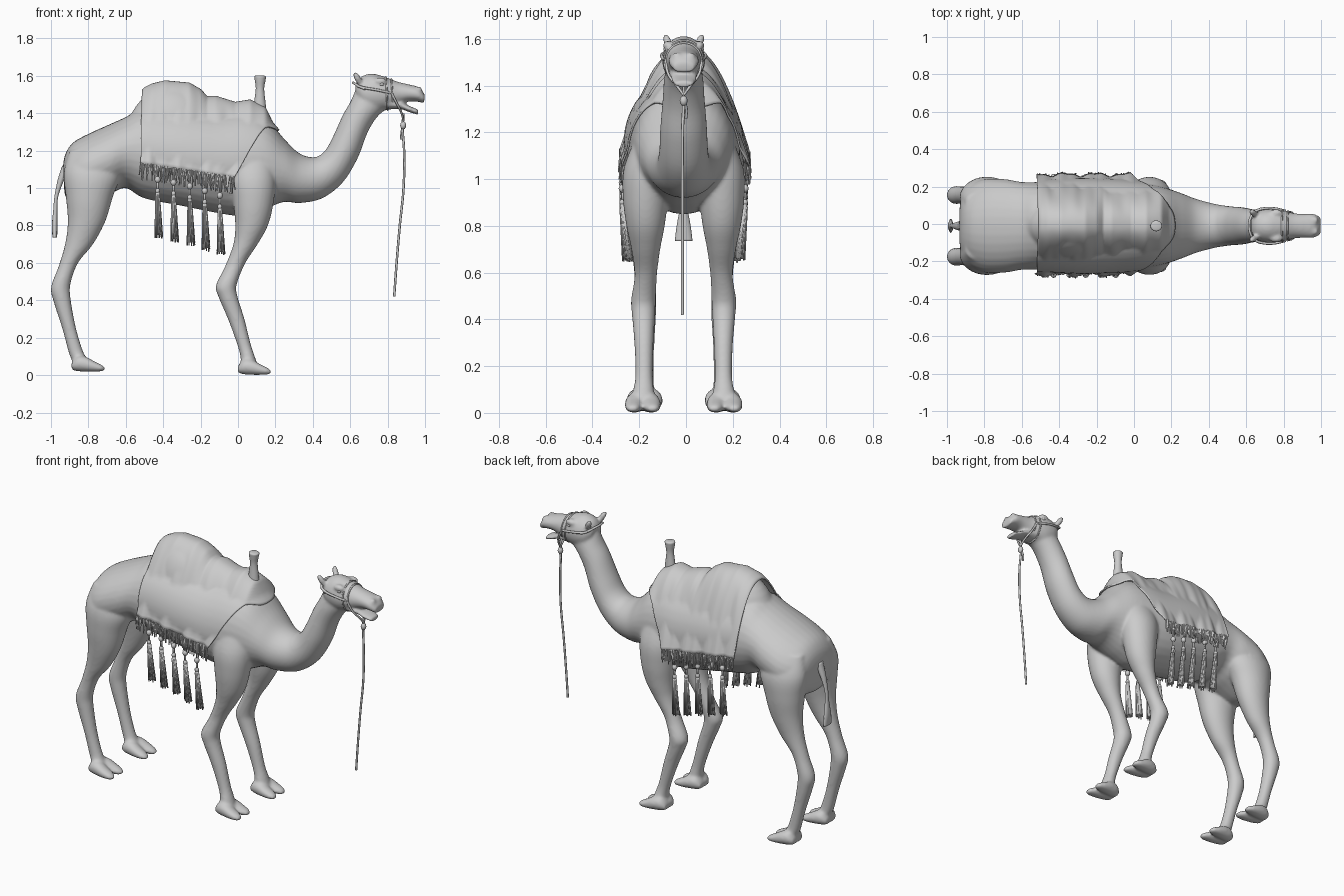
import bpy, bmesh, math, random
from mathutils import Vector, Matrix, Euler

random.seed(4)
Y0 = -0.01          # symmetry plane of the animal


def finish(name, bm, smooth=True):
    bmesh.ops.recalc_face_normals(bm, faces=bm.faces)
    me = bpy.data.meshes.new(name)
    bm.to_mesh(me)
    bm.free()
    for p in me.polygons:
        p.use_smooth = smooth
    ob = bpy.data.objects.new(name, me)
    bpy.context.collection.objects.link(ob)
    return ob


def spline(rows, steps):
    out, n = [], len(rows)
    for i in range(n - 1):
        a, b, c, d = rows[max(i - 1, 0)], rows[i], rows[i + 1], rows[min(i + 2, n - 1)]
        for k in range(steps):
            t = k / steps
            out.append([0.5 * (2 * q + (r - p) * t + (2 * p - 5 * q + 4 * r - s) * t * t
                               + (3 * q - p - 3 * r + s) * t ** 3) for p, q, r, s in zip(a, b, c, d)])
    return out + [list(rows[-1])]


def loft(bm, rows, side=1, ring=32, steps=5):
    """Rows: x,z of one edge, x,z of the opposite edge, half width, y offset."""
    rows = [tuple(r) + (0,) * (6 - len(r)) for r in rows]
    loops = []
    for ax, az, bx, bz, w, y in spline(rows, steps):
        loop = []
        for k in range(ring):
            t = 2 * math.pi * k / ring
            c = math.cos(t) / 2
            loop.append(bm.verts.new(((ax + bx) / 2 + (ax - bx) * c, Y0 + side * y + w * math.sin(t),
                                      (az + bz) / 2 + (az - bz) * c)))
        loops.append(loop)
    for p, q in zip(loops, loops[1:]):
        for k in range(ring):
            j = (k + 1) % ring
            bm.faces.new((p[k], p[j], q[j], q[k]))
    bm.faces.new(loops[0])
    bm.faces.new(loops[-1])


def ball(bm, loc, size, rot=(0, 0, 0), seg=20):
    m = Matrix.LocRotScale(Vector(loc), Euler(rot), Vector(size))
    bmesh.ops.create_uvsphere(bm, u_segments=seg, v_segments=seg // 2, radius=1, matrix=m)


def cone(bm, top, bottom, r_top, r_bottom, seg=10):
    top, bottom = Vector(top), Vector(bottom)
    d = top - bottom
    m = Matrix.Translation((top + bottom) / 2) @ d.to_track_quat('Z', 'Y').to_matrix().to_4x4()
    bmesh.ops.create_cone(bm, cap_ends=True, segments=seg, radius1=r_bottom, radius2=r_top,
                          depth=d.length, matrix=m)


def rope(name, pts, r, closed=False):
    cu = bpy.data.curves.new(name, 'CURVE')
    cu.dimensions = '3D'
    cu.bevel_depth, cu.bevel_resolution, cu.resolution_u = r, 2, 6
    cu.use_fill_caps = True
    sp = cu.splines.new('BEZIER')
    sp.bezier_points.add(len(pts) - 1)
    for b, p in zip(sp.bezier_points, pts):
        b.co = p
        b.handle_left_type = b.handle_right_type = 'AUTO'
    sp.use_cyclic_u = closed
    ob = bpy.data.objects.new(name, cu)
    bpy.context.collection.objects.link(ob)


# Trunk and neck
bm = bmesh.new()
loft(bm, [(-.935, 1.13, -.93, 1.0, .09), (-.92, 1.19, -.92, .95, .165), (-.88, 1.245, -.88, .92, .215),
          (-.8, 1.29, -.8, .92, .25), (-.7, 1.335, -.68, .97, .25), (-.6, 1.38, -.6, 1.0, .235),
          (-.5, 1.43, -.5, .945, .235), (-.3, 1.42, -.3, .905, .245), (-.1, 1.40, -.1, .865, .24),
          (.05, 1.40, .03, .85, .228), (.16, 1.36, .13, .88, .21), (.25, 1.26, .24, .925, .178),
          (.33, 1.185, .33, .92, .145), (.41, 1.165, .45, .945, .118), (.465, 1.2, .56, 1.03, .105),
          (.51, 1.28, .64, 1.16, .1), (.56, 1.39, .69, 1.29, .09), (.6, 1.46, .74, 1.375, .085),
          (.63, 1.53, .80, 1.43, .075)])
# Hump
ball(bm, (-.35, Y0, 1.3), (.24, .165, .24), seg=40)
# Head and lower jaw
loft(bm, [(.625, 1.55, .64, 1.48, .05), (.65, 1.59, .68, 1.42, .08), (.71, 1.612, .74, 1.405, .092),
          (.78, 1.597, .8, 1.42, .085), (.85, 1.57, .86, 1.445, .068), (.91, 1.555, .91, 1.462, .064),
          (.965, 1.54, .96, 1.462, .064), (1.0, 1.50, .994, 1.452, .046)])
loft(bm, [(.78, 1.48, .8, 1.42, .065), (.86, 1.465, .87, 1.422, .06), (.915, 1.44, .91, 1.408, .055),
          (.967, 1.418, .962, 1.392, .042)])
for s in (-1, 1):
    # Ears, brows and nostrils
    ball(bm, (.64, Y0 + s * .068, 1.585), (.018, .018, .045), (s * -.3, -.5, 0))
    ball(bm, (.76, Y0 + s * .068, 1.572), (.035, .022, .02))
    ball(bm, (.965, Y0 + s * .03, 1.525), (.022, .02, .018))
    # Hind legs
    loft(bm, [(-.9, 1.2, -.68, 1.22, .06, .13), (-.932, 1.08, -.63, 1.08, .105, .15),
              (-.92, .95, -.67, .95, .1, .16), (-.91, .82, -.71, .82, .08, .165),
              (-.925, .7, -.775, .7, .06, .165), (-.96, .58, -.855, .6, .046, .165),
              (-1.0, .47, -.895, .49, .048, .165), (-.985, .39, -.895, .41, .046, .165),
              (-.94, .25, -.868, .26, .038, .165), (-.905, .12, -.833, .14, .037, .165),
              (-.885, .07, -.81, .09, .046, .165), (-.88, .035, -.79, .045, .05, .165)], s)
    # Front legs
    loft(bm, [(-.03, 1.2, .17, 1.2, .05, .145), (-.04, 1.05, .2, 1.05, .1, .155),
              (-.025, .92, .19, .92, .097, .163), (-.015, .8, .16, .8, .082, .163),
              (-.025, .7, .105, .7, .062, .162), (-.07, .58, .04, .6, .048, .162),
              (-.118, .48, -.005, .49, .053, .172), (-.105, .42, -.005, .43, .05, .172),
              (-.05, .29, .035, .3, .041, .17), (0, .15, .067, .17, .037, .17),
              (.015, .08, .09, .1, .046, .172), (.01, .03, .11, .04, .052, .175)], s)
    # Two-toed feet: wedge toes, joined at the heel and split in front
    for fx, fz, fy in ((0, 0, .175), (-.89, .017, .167)):
        for t in (-1, 1):
            loft(bm, [(fx + x, fz + hi, fx + x, fz + lo, w, fy + s * t * y) for x, hi, lo, w, y in
                      ((.0, .05, .012, .03, .02), (.03, .085, .004, .042, .026), (.075, .082, .001, .043, .033),
                       (.12, .058, .001, .038, .039), (.16, .038, .003, .028, .042), (.178, .024, .01, .012, .043))], s)
camel = finish("camel_body", bm)
rm = camel.modifiers.new("Fuse", 'REMESH')
rm.mode, rm.voxel_size, rm.use_smooth_shade = 'VOXEL', .0085, True
sm = camel.modifiers.new("Soften", 'SMOOTH')
sm.factor, sm.iterations = .5, 8

# Eyes
bm = bmesh.new()
for s in (-1, 1):
    ball(bm, (.768, Y0 + s * .077, 1.555), (.013, .01, .009))
finish("eyes", bm)

# Tail with tuft
bm = bmesh.new()
loft(bm, [(-.94, 1.12, -.9, 1.1, .03), (-.965, 1.04, -.935, 1.03, .02), (-.982, .95, -.962, .95, .013),
          (-.988, .88, -.966, .88, .016), (-.995, .8, -.965, .8, .03), (-.992, .735, -.967, .735, .038)], ring=12)
finish("tail", bm)

# Saddle blanket, draped over the hump
RIDGE = [(-.53, 1.50), (-.50, 1.535), (-.46, 1.555), (-.39, 1.572), (-.26, 1.56), (-.2, 1.525), (-.165, 1.487),
         (-.12, 1.49), (-.015, 1.457), (.065, 1.47), (.145, 1.43), (.2, 1.315), (.25, 1.25)]


def ridge(x):
    for (x0, z0), (x1, z1) in zip(RIDGE, RIDGE[1:]):
        if x <= x1:
            return z0 + (z1 - z0) * (x - x0) / (x1 - x0)
    return RIDGE[-1][1]


def cloth(u, v):
    a, s = abs(v), (1 if v > 0 else -1)
    back, front = -.51 - .01 * a, .21 - .23 * a ** 1.6
    x = back + (front - back) * u
    low = 1.13 - .15 * (min(x, -.02) + .52)
    top = ridge(x)
    fold = a * (.008 * math.sin(x * 38 + s + 2 * a) + .004 * math.sin(x * 83 + 3 * s))
    y = (.266 + .006 * s) * a ** (.75 - .06 * s) + fold
    z = low + (top - low) * (1 - a ** 1.6) + .006 * math.sin(x * 60 + v * 9) * a * (1 - a)
    return Vector((x, Y0 + s * y, z))


bm = bmesh.new()
NU, NV = 90, 64
grid = [[bm.verts.new(cloth(i / NU, 2 * j / NV - 1)) for j in range(NV + 1)] for i in range(NU + 1)]
for i in range(NU):
    for j in range(NV):
        bm.faces.new((grid[i][j], grid[i + 1][j], grid[i + 1][j + 1], grid[i][j + 1]))
blanket = finish("saddle_blanket", bm)
sw = blanket.modifiers.new("Drape", 'SHRINKWRAP')
sw.target, sw.wrap_mode, sw.offset = camel, 'OUTSIDE', .008
so = blanket.modifiers.new("Thickness", 'SOLIDIFY')
so.thickness, so.offset = .008, 0

# Fringe along both hems
bm = bmesh.new()
for s in (-1, 1):
    for k in range(85):
        p = cloth((k + random.random()) / 85, s) + Vector((0, 0, .006))
        q = p + Vector((random.uniform(-.012, .012), s * random.uniform(-.008, .008), -random.uniform(.06, .095)))
        cone(bm, p, q, .005, .003, 5)
finish("blanket_fringe", bm, False)

# Hanging tassels with beads, leaning in towards the belly
bm = bmesh.new()
for s in (-1, 1):
    for x, zb, zt in ((-.43, 1.045, .74), (-.345, 1.03, .72), (-.258, 1.01, .70), (-.178, .985, .67), (-.097, .96, .65)):
        y, yb = Y0 + s * .262, Y0 + s * .24
        cone(bm, cloth((x + .52) / .5, s), (x, y, zb), .005, .005, 6)
        ball(bm, (x, y, zb), (.016, .016, .018), seg=12)
        cone(bm, (x, y, zb), (x, y, zb - .06), .006, .006, 6)
        ball(bm, (x, y, zb - .06), (.013, .013, .016), seg=10)
        cone(bm, (x, y, zb - .06), (x + .006, yb, zt + .01), .011, .021)
        for k in range(9):
            t = k * 2 * math.pi / 9
            d = Vector((math.cos(t), math.sin(t), 0))
            cone(bm, Vector((x, y, zb - .08)) + d * .009,
                 Vector((x + .006, yb, zt + random.uniform(-.01, .015))) + d * .02, .004, .004, 5)
finish("tassels", bm)

# Saddle horn
bm = bmesh.new()
loft(bm, [(.075, 1.38, .155, 1.38, .034), (.086, 1.46, .147, 1.46, .026), (.095, 1.53, .14, 1.53, .022),
          (.09, 1.575, .147, 1.575, .027), (.088, 1.597, .15, 1.595, .029), (.1, 1.603, .14, 1.601, .02)], ring=16)
finish("saddle_horn", bm)


# Halter: noseband pair, cheek straps, poll strap and chin ropes
def band(name, top, bottom, w, r):
    a, b = Vector((top[0], Y0, top[1])), Vector((bottom[0], Y0, bottom[1]))
    rope(name, [(a + b) / 2 + (a - b) / 2 * math.cos(t) + Vector((0, w * math.sin(t), 0))
                for t in (2 * math.pi * k / 16 for k in range(16))], r, True)


band("noseband", (.82, 1.583), (.83, 1.432), .075, .005)
band("noseband_edge", (.79, 1.594), (.8, 1.418), .083, .005)
rope("poll_strap", [(.68, Y0 - .092, 1.53), (.645, Y0 - .075, 1.545), (.622, Y0 - .04, 1.56), (.615, Y0, 1.563),
                    (.622, Y0 + .04, 1.56), (.645, Y0 + .075, 1.545), (.68, Y0 + .092, 1.53)], .007)
for s in (-1, 1):
    rope("cheek_strap", [(.64, Y0 + s * .075, 1.545), (.68, Y0 + s * .09, 1.535), (.74, Y0 + s * .094, 1.525),
                         (.81, Y0 + s * .08, 1.51)], .007)
    rope("chin_rope", [(.82, Y0 + s * .077, 1.51), (.85, Y0 + s * .066, 1.45), (.875, Y0 + s * .03, 1.40),
                       (.885, Y0, 1.36)], .006)

# Lead rope and knot
rope("lead_rope", [(.885, Y0, 1.40), (.88, Y0, 1.33), (.888, Y0 - .005, 1.2), (.885, Y0 - .005, 1.0),
                   (.865, Y0 - .005, .8), (.848, Y0 - .005, .6), (.835, Y0 - .005, .42)], .0065)
rope("rope_end", [(.885, Y0, 1.34), (.875, Y0 + .012, 1.3), (.872, Y0 + .01, 1.26)], .006)
bm = bmesh.new()
ball(bm, (.883, Y0, 1.335), (.016, .017, .022), seg=12)
finish("rope_knot", bm)
